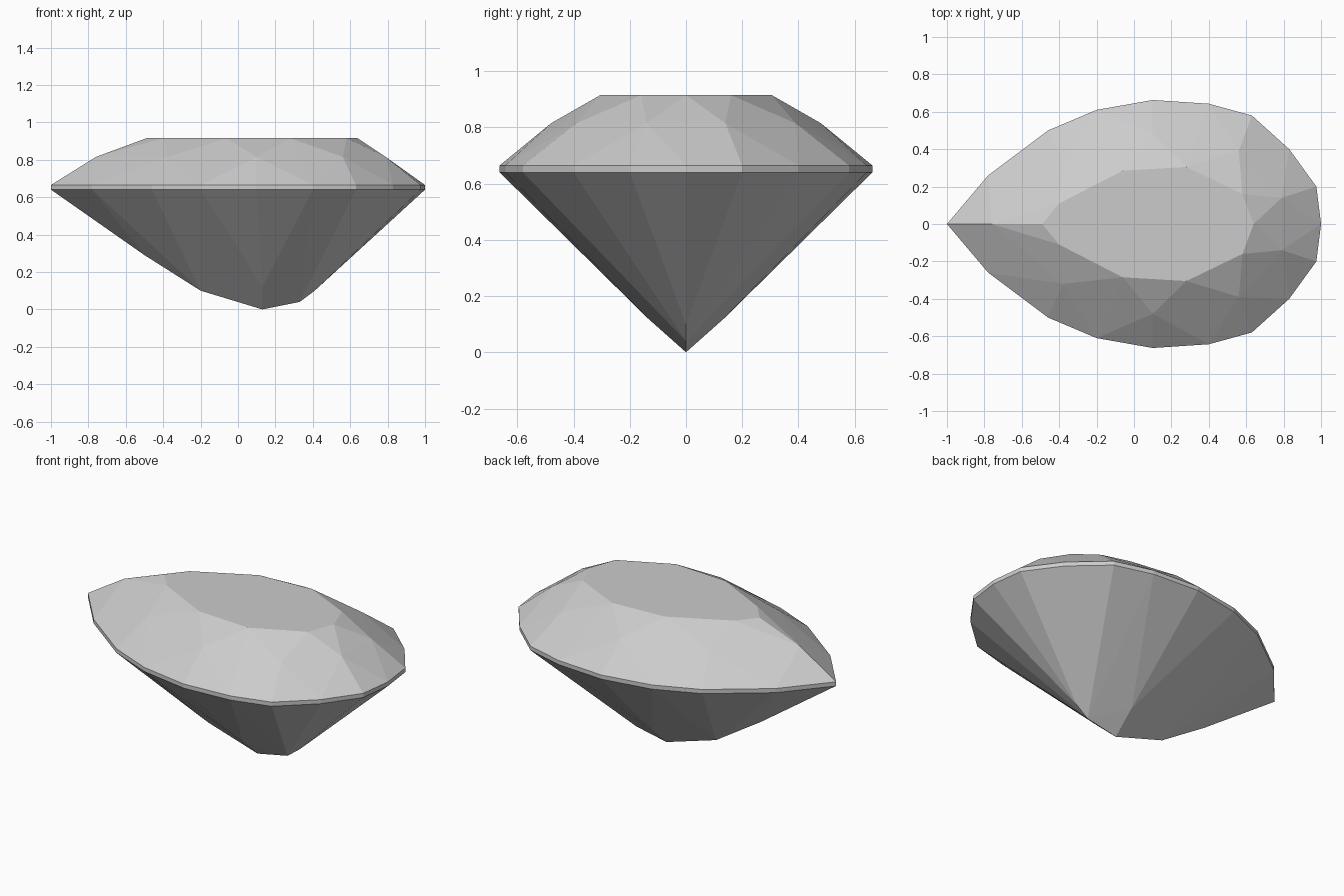
import bpy
import bmesh

if "Cube" in bpy.data.objects:
    bpy.data.objects.remove(bpy.data.objects["Cube"], do_unlink=True)

GIRDLE_LOW, GIRDLE_TOP, STAR_Z, TABLE_Z = 0.64, 0.665, 0.815, 0.915

# Half outlines; points off the centre line are mirrored across y
girdle = [(-1, 0), (-0.78, 0.26), (-0.46, 0.5), (-0.2, 0.61), (0.1, 0.663),
          (0.4, 0.643), (0.63, 0.58), (0.83, 0.4), (0.975, 0.2), (1, 0)]
star = [(-0.76, 0), (-0.38, 0.32), (0.1, 0.48), (0.56, 0.39), (0.79, 0.14)]
table = [(-0.49, 0), (-0.4, 0.11), (-0.06, 0.285), (0.28, 0.305), (0.58, 0.16), (0.64, 0)]
keel = [(-0.5, 0.29), (-0.2, 0.1), (0.13, 0), (0.33, 0.04), (0.41, 0.1)]


def ring(half, z):
    """Mirror a half outline and lift it to a height."""
    return [(x, s * y, z) for x, y in half for s in ((1, -1) if y else (1,))]


points = ring(girdle, GIRDLE_LOW) + ring(girdle, GIRDLE_TOP)
points += ring(star, STAR_Z) + ring(table, TABLE_Z)
points += [(x, 0, z) for x, z in keel] + ring([(0.13, 0.135)], 0.12)

# Wrap the rings and keel into one faceted stone
bm = bmesh.new()
for p in points:
    bm.verts.new(p)
hull = bmesh.ops.convex_hull(bm, input=bm.verts[:])
loose = [v for v in bm.verts if not v.link_faces]
bmesh.ops.delete(bm, geom=loose, context='VERTS')

# Join flat facets such as the table and the girdle band
bmesh.ops.dissolve_limit(bm, angle_limit=0.01, verts=bm.verts[:], edges=bm.edges[:])
bmesh.ops.recalc_face_normals(bm, faces=bm.faces[:])
mesh = bpy.data.meshes.new("pear_cut_gem")
bm.to_mesh(mesh)
bm.free()

# Single neutral grey
grey = bpy.data.materials.new("pale_grey")
grey.use_nodes = True
color = (0.6, 0.6, 0.6, 1)
grey.diffuse_color = color
grey.node_tree.nodes["Principled BSDF"].inputs["Base Color"].default_value = color
mesh.materials.append(grey)

gem = bpy.data.objects.new("pear_cut_gem", mesh)
bpy.context.collection.objects.link(gem)
